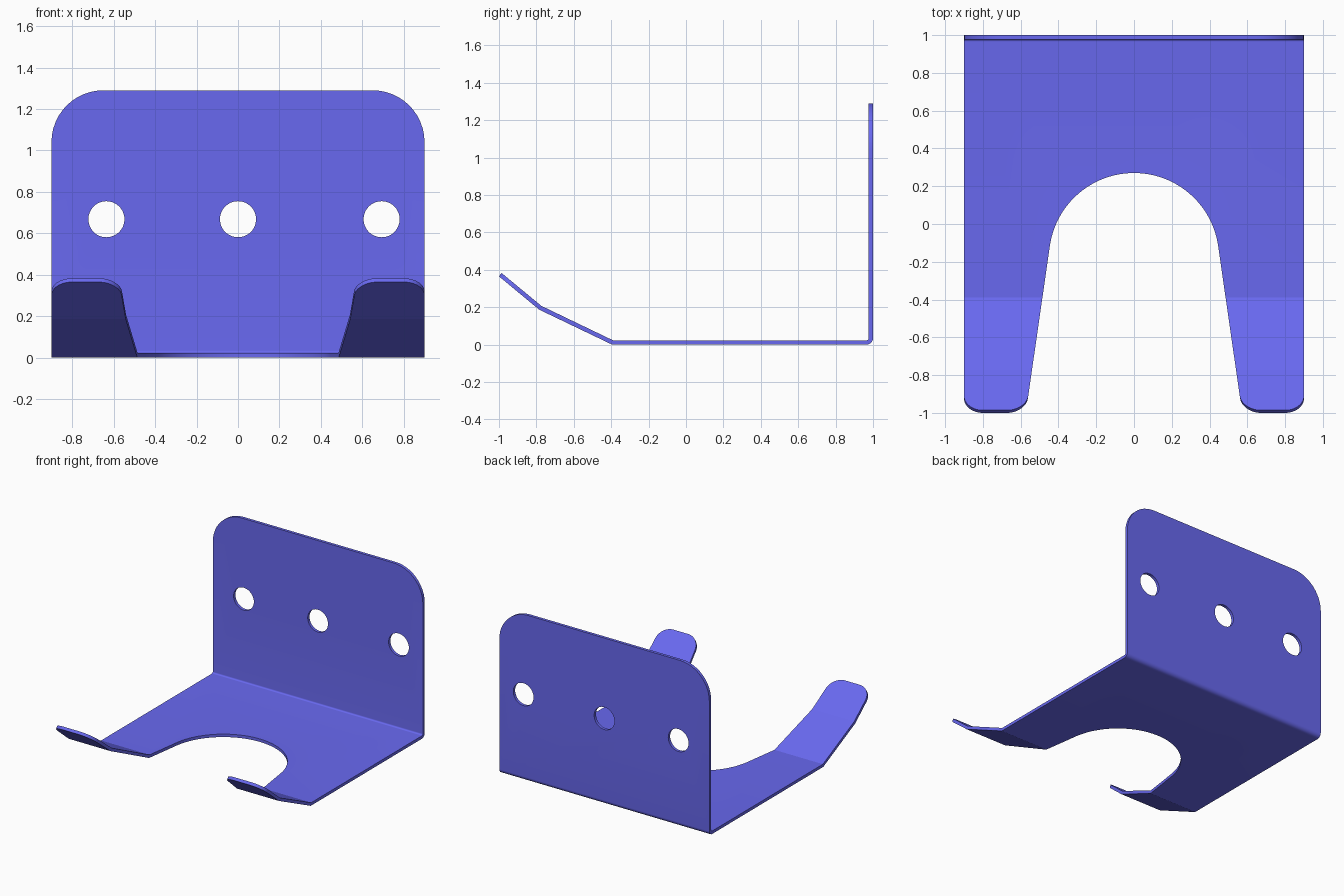
import bpy, bmesh, math

if "Cube" in bpy.data.objects:
    bpy.data.objects.remove(bpy.data.objects["Cube"])


def arc(cx, cy, r, a0, a1, n):
    """Points of an arc, angles in degrees."""
    return [(cx + r * math.cos(math.radians(a0 + (a1 - a0) * i / n)),
             cy + r * math.sin(math.radians(a0 + (a1 - a0) * i / n))) for i in range(n + 1)]


def prism(name, outline, to3d, vec):
    """Extrude a 2D outline, placed in space by to3d, along vec."""
    bm = bmesh.new()
    face = bm.faces.new([bm.verts.new(to3d(a, b)) for a, b in outline])
    ext = bmesh.ops.extrude_face_region(bm, geom=[face])
    bmesh.ops.translate(bm, vec=vec, verts=[v for v in ext["geom"] if isinstance(v, bmesh.types.BMVert)])
    bmesh.ops.recalc_face_normals(bm, faces=bm.faces)
    me = bpy.data.meshes.new(name)
    bm.to_mesh(me)
    bm.free()
    ob = bpy.data.objects.new(name, me)
    bpy.context.collection.objects.link(ob)
    return ob


# Bent sheet: side profile (y, z) swept across the width
T = 0.023
profile = [(-1, 0.365), (-0.785, 0.187), (-0.395, 0)]
profile += arc(1 - 0.035, 0.035, 0.035, -90, 0, 10)
profile += [(1, 1.29), (1 - T, 1.29)]
profile += arc(1 - 0.035, 0.035, 0.035 - T, 0, -90, 10)
profile += [(-0.39, T), (-0.773, 0.207), (-0.986, 0.383)]
bracket = prism("bracket", profile, lambda y, z: (-0.9, y, z), (1.8, 0, 0))

# Tapered slot with a round end, and three screw holes
R, CY, TAPER = 0.45, -0.18, 8.2
slot = arc(0, CY, R, TAPER, 180 - TAPER, 48)
x0, y0 = slot[0]
x1 = x0 + (y0 + 1.2) * math.tan(math.radians(TAPER))
slot = [(x1, -1.2)] + slot + [(-x1, -1.2)]
cutters = [prism("slot_cutter", slot, lambda x, y: (x, y, -0.5), (0, 0, 1.5))]
for hx in (-0.635, 0, 0.693):
    hole = arc(hx, 0.668, 0.087, 0, 360, 48)[:-1]
    cutters.append(prism("hole_cutter", hole, lambda x, z: (x, 0.8, z), (0, 0.4, 0)))
for c in cutters:
    c.hide_render = True
    mod = bracket.modifiers.new("cut", "BOOLEAN")
    mod.operation, mod.solver, mod.object = "DIFFERENCE", "EXACT", c

# Apply the cuts
deps = bpy.context.evaluated_depsgraph_get()
mesh = bpy.data.meshes.new_from_object(bracket.evaluated_get(deps))
bracket.modifiers.clear()
bracket.data = mesh
for c in cutters:
    bpy.data.objects.remove(c)

# Round the arm tips and the top corners of the wall
bm = bmesh.new()
bm.from_mesh(mesh)


def round_edges(test, radius):
    edges = [e for e in bm.edges
             if abs(e.verts[0].co.x - e.verts[1].co.x) < 0.01 and all(test(v.co) for v in e.verts)]
    bmesh.ops.bevel(bm, geom=edges, offset=radius, offset_type="OFFSET", segments=12,
                    profile=0.5, affect="EDGES", clamp_overlap=False)


round_edges(lambda p: p.y < -0.97, 0.1)
round_edges(lambda p: p.z > 1.28, 0.25)
bm.to_mesh(mesh)
bm.free()

# Blue finish and shading
mat = bpy.data.materials.new("blue_metal")
mat.diffuse_color = (0.14, 0.14, 0.87, 1)
mat.use_nodes = True
mat.node_tree.nodes["Principled BSDF"].inputs["Base Color"].default_value = mat.diffuse_color
mesh.materials.clear()
mesh.materials.append(mat)
bpy.context.view_layer.objects.active = bracket
bracket.select_set(True)
bpy.ops.object.shade_smooth_by_angle(angle=math.radians(11))
